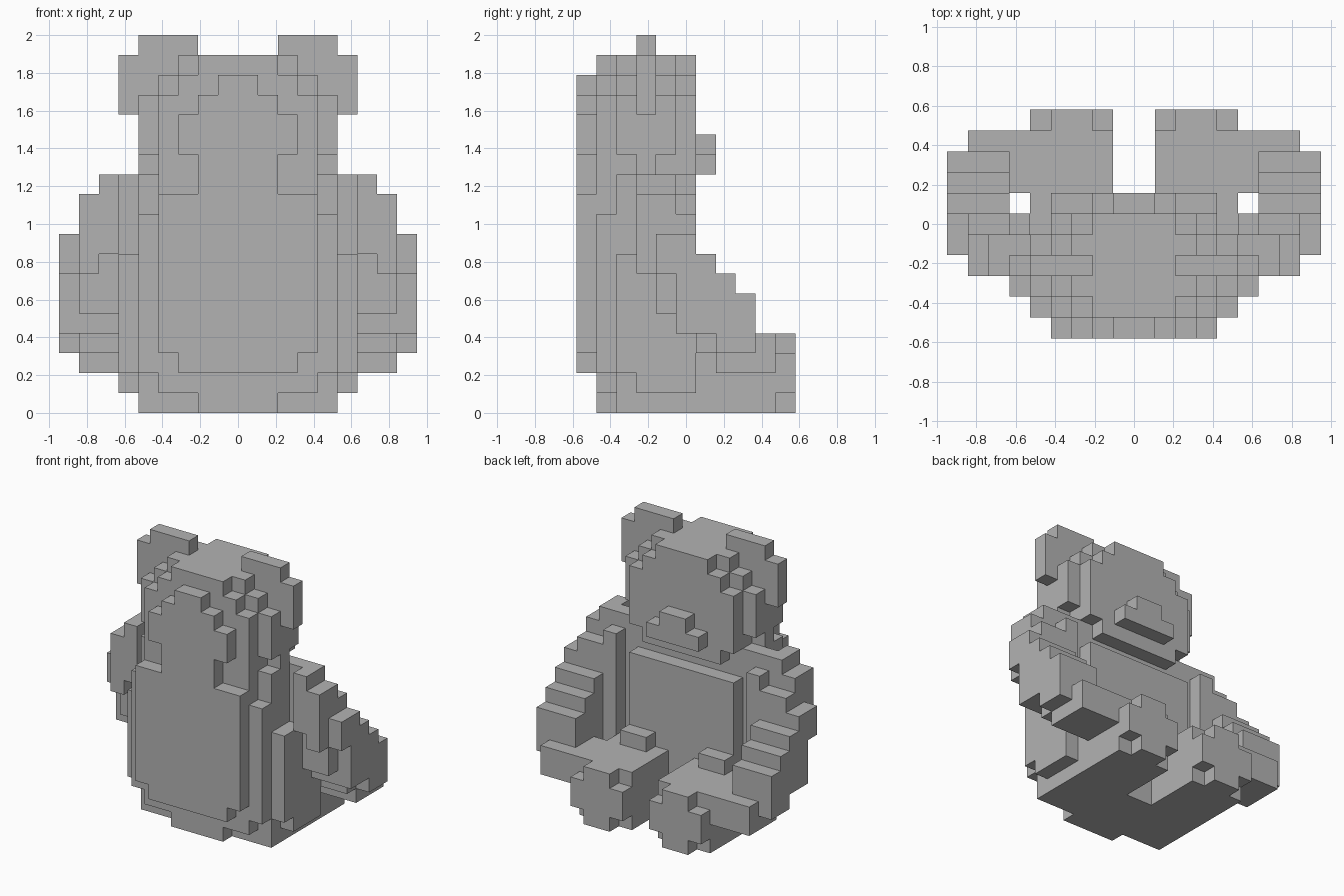
import bpy
import bmesh
from mathutils import Vector

cube = bpy.data.objects.get("Cube")
if cube:
    bpy.data.objects.remove(cube, do_unlink=True)

UNIT = 2 / 19
ORIGIN = Vector((0, -5.5, 0))

grey = bpy.data.materials.new("plain_grey")
grey.use_nodes = True
grey.diffuse_color = (0.45, 0.45, 0.45, 1)
grey.node_tree.nodes["Principled BSDF"].inputs["Base Color"].default_value = grey.diffuse_color

parts = {}    # part name -> set of its cells
occupied = set()


def block(part, x, y, z):
    """Fill a block of cells, given as (start, end) spans."""
    cells = parts.setdefault(part, set())
    for i in range(*x):
        for j in range(*y):
            for k in range(*z):
                if (i, j, k) not in occupied:
                    cells.add((i, j, k))
                    occupied.add((i, j, k))


def centred(part, y, *steps):
    """Symmetric slab: each step is (half width, bottom, top)."""
    for half, low, high in steps:
        block(part, (-half, half), y, (low, high))


def paired(part, x, y, z):
    """The same block on both sides."""
    block("left_" + part, x, y, z)
    block("right_" + part, (-x[1], -x[0]), y, z)


# Head, from the back of the skull to the face
centred("head", (0, 1), (2, 11, 16), (3, 13, 15), (1, 16, 17))
centred("head", (1, 2), (4, 12, 16), (3, 16, 17), (2, 17, 18))
centred("head", (2, 5), (4, 12, 17), (3, 17, 18), (5, 13, 16))
centred("head", (3, 4), (5, 12, 13))
centred("head", (5, 6), (3, 11, 12), (4, 12, 16), (3, 16, 17), (2, 17, 18))

# Muzzle
centred("muzzle", (6, 7), (2, 12, 13), (1, 13, 14))

# Ears
paired("ear", (2, 5), (3, 4), (15, 19))
paired("ear", (5, 6), (3, 4), (15, 18))

# Body, from the back to the belly
centred("body", (0, 1), (3, 2, 3), (4, 3, 11))
centred("body", (1, 2), (2, 0, 1), (4, 1, 12), (5, 2, 10))
centred("body", (2, 3), (5, 0, 12), (6, 2, 8))
centred("body", (3, 5), (5, 0, 12), (6, 1, 8))
centred("body", (5, 6), (5, 0, 1), (4, 1, 10))
paired("flank", (5, 6), (4, 5), (8, 12))
paired("flank", (5, 6), (5, 6), (1, 11))
paired("flank", (4, 5), (5, 6), (1, 4))

# Arms, stepping down towards the lap
paired("arm", (6, 7), (3, 4), (8, 12))
paired("arm", (7, 8), (3, 4), (7, 11))
paired("arm", (6, 7), (4, 5), (5, 12))
paired("arm", (7, 8), (4, 5), (5, 11))
paired("arm", (8, 9), (4, 5), (7, 9))
paired("arm", (6, 8), (5, 6), (4, 10))
paired("arm", (8, 9), (5, 6), (4, 9))
for step, top in enumerate((8, 7, 6)):
    row = (6 + step, 7 + step)
    paired("arm", (6, 9), row, (4, top))

# Legs with rounded soles
paired("leg", (1, 5), (6, 10), (0, 4))
paired("leg", (2, 4), (6, 7), (4, 5))
paired("leg", (5, 8), (7, 10), (2, 4))
paired("leg", (6, 8), (6, 7), (3, 4))
paired("leg", (8, 9), (7, 9), (3, 4))
paired("foot", (1, 5), (10, 11), (1, 3))
paired("foot", (2, 4), (10, 11), (0, 4))


def build(name, cells):
    """Make a mesh from the exposed sides of the cells."""
    bm = bmesh.new()
    for cell in sorted(cells):
        base = Vector(cell)
        for axis in range(3):
            for side in (0, 1):
                near = list(cell)
                near[axis] += 2 * side - 1
                if tuple(near) in occupied:
                    continue
                u, v, n = Vector(), Vector(), Vector()
                u[(axis + 1) % 3] = v[(axis + 2) % 3] = 1
                n[axis] = side
                corner = base + n
                ring = [corner, corner + u, corner + u + v, corner + v]
                if not side:
                    ring.reverse()
                bm.faces.new([bm.verts.new((p + ORIGIN) * UNIT) for p in ring])
    bmesh.ops.remove_doubles(bm, verts=bm.verts[:], dist=UNIT / 100)
    bmesh.ops.dissolve_limit(bm, angle_limit=0.01, verts=bm.verts[:], edges=bm.edges[:])
    mesh = bpy.data.meshes.new(name)
    bm.to_mesh(mesh)
    bm.free()
    mesh.materials.append(grey)
    bpy.context.collection.objects.link(bpy.data.objects.new(name, mesh))


for name, cells in parts.items():
    build(name, cells)
